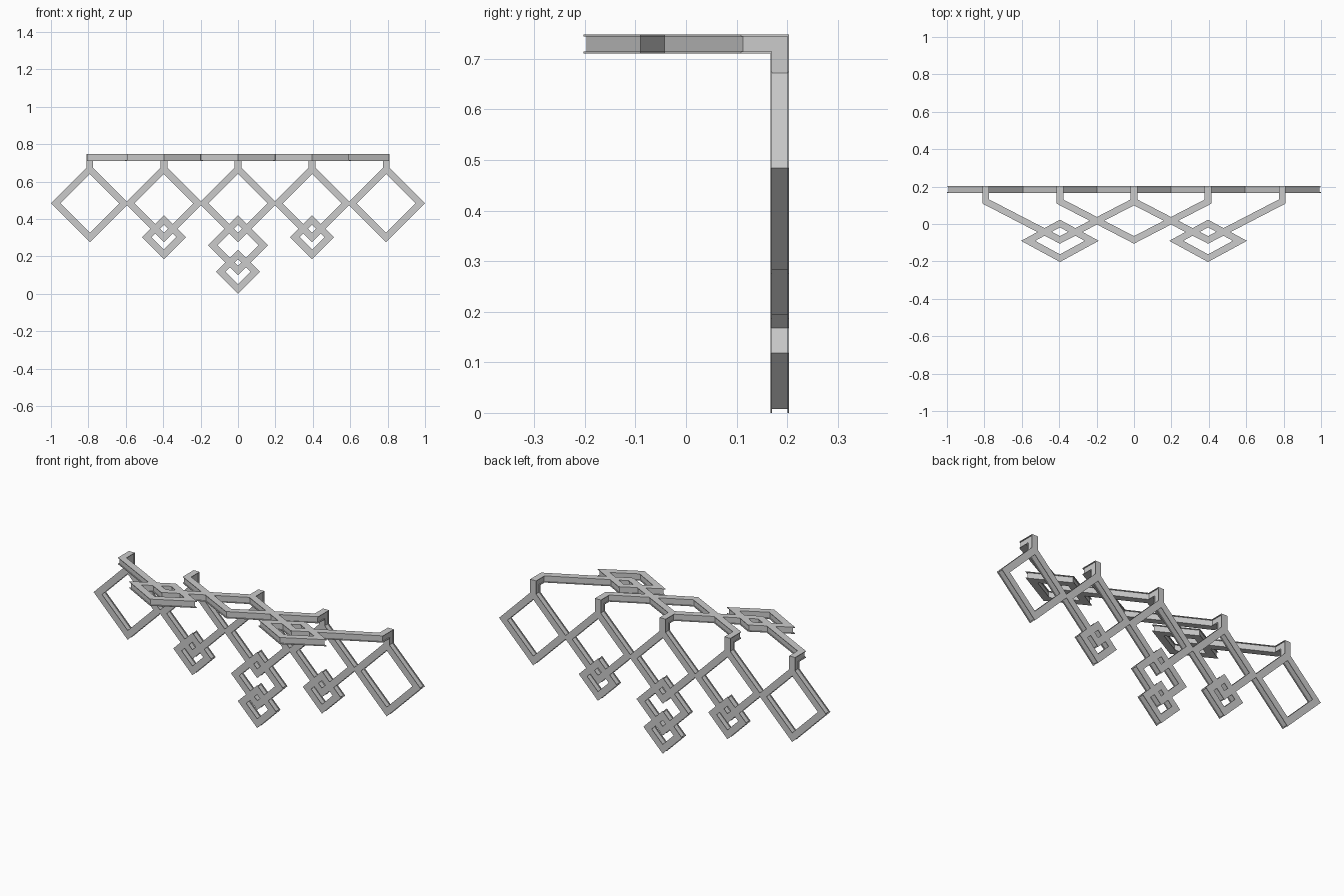
import bpy, bmesh
from mathutils import Vector

cube = bpy.data.objects.get("Cube")
if cube:
    bpy.data.objects.remove(cube)

metal = bpy.data.materials.new("light grey metal")
metal.use_nodes = True
metal.diffuse_color = (0.6, 0.6, 0.6, 1)
metal.node_tree.nodes["Principled BSDF"].inputs["Base Color"].default_value = (0.6, 0.6, 0.6, 1)

# I-beam section: u runs across the flanges, v through the depth
F, W, D, T = 0.018, 0.0125, 0.0185, 0.0035
E = D - T
SECTION = [(-F, -D), (F, -D), (F, -E), (W, -E), (W, E), (F, E),
           (F, D), (-F, D), (-F, E), (-W, E), (-W, -E), (-F, -E)]
TURNED = [(v, u) for u, v in SECTION]

SPACING = 0.396
WALL_Y = 0.204 - D
ROOF_Z = 0.748 - D


def on_wall(a, b, depth):
    return (a, WALL_Y + depth, b)


def on_roof(a, b, depth):
    return (a, b, ROOF_Z + depth)


def beam(name, path, place, closed=False, section=SECTION):
    """Sweep the section along a flat path with mitred corners."""
    pts = [Vector(p) for p in path]
    n = len(pts)
    bm = bmesh.new()
    rings = []
    for i, p in enumerate(pts):
        into = (p - pts[i - 1]).normalized() if closed or i > 0 else None
        out = (pts[(i + 1) % n] - p).normalized() if closed or i < n - 1 else None
        into, out = into or out, out or into
        n1, n2 = Vector((-into.y, into.x)), Vector((-out.y, out.x))
        mitre = (n1 + n2) / (1 + n1.dot(n2))
        rings.append([bm.verts.new(place(*(p + mitre * u), v)) for u, v in section])
    for i in range(n if closed else n - 1):
        a, b = rings[i], rings[(i + 1) % n]
        for j in range(len(section)):
            k = (j + 1) % len(section)
            bm.faces.new((a[j], a[k], b[k], b[j]))
    if not closed:
        bm.faces.new(rings[0])
        bm.faces.new(rings[-1])
    bmesh.ops.recalc_face_normals(bm, faces=bm.faces)
    mesh = bpy.data.meshes.new(name)
    bm.to_mesh(mesh)
    bm.free()
    mesh.materials.append(metal)
    obj = bpy.data.objects.new(name, mesh)
    bpy.context.collection.objects.link(obj)


def diamond(name, x, y, half_w, half_h, place):
    beam(name, [(x + half_w, y), (x, y + half_h), (x - half_w, y), (x, y - half_h)],
         place, closed=True)


# Hanging frames, from outer size to centreline size
MITRE = F * 2 ** 0.5


def hanging(name, x, z, outer):
    diamond(name, x, z, outer - MITRE, outer - MITRE, on_wall)


for i in range(-2, 3):
    x = i * SPACING
    hanging("large_diamond", x, 0.484, 0.208)
    # Bent bracket joining each large diamond to the roof arms
    beam("bent_bracket", [(WALL_Y, 0.665), (WALL_Y, ROOF_Z), (0.115, ROOF_Z)],
         lambda a, b, s, x=x: (x + s, a, b), section=TURNED)

for side in (-1, 1):
    hanging("small_diamond", side * SPACING, 0.303, 0.117)
hanging("middle_diamond", 0, 0.26, 0.16)
hanging("lowest_diamond", 0, 0.118, 0.118)

# Roof arms: three crossing V shapes
for i in (-1, 0, 1):
    x = i * SPACING
    beam("roof_arm", [(x - SPACING, 0.14), (x - SPACING, 0.12), (x, -0.085),
                      (x + SPACING, 0.12), (x + SPACING, 0.14)], on_roof)

# Flat rhombuses at the arm tips
for side in (-1, 1):
    diamond("roof_rhombus", side * SPACING, -0.09, 0.17, 0.0925, on_roof)
